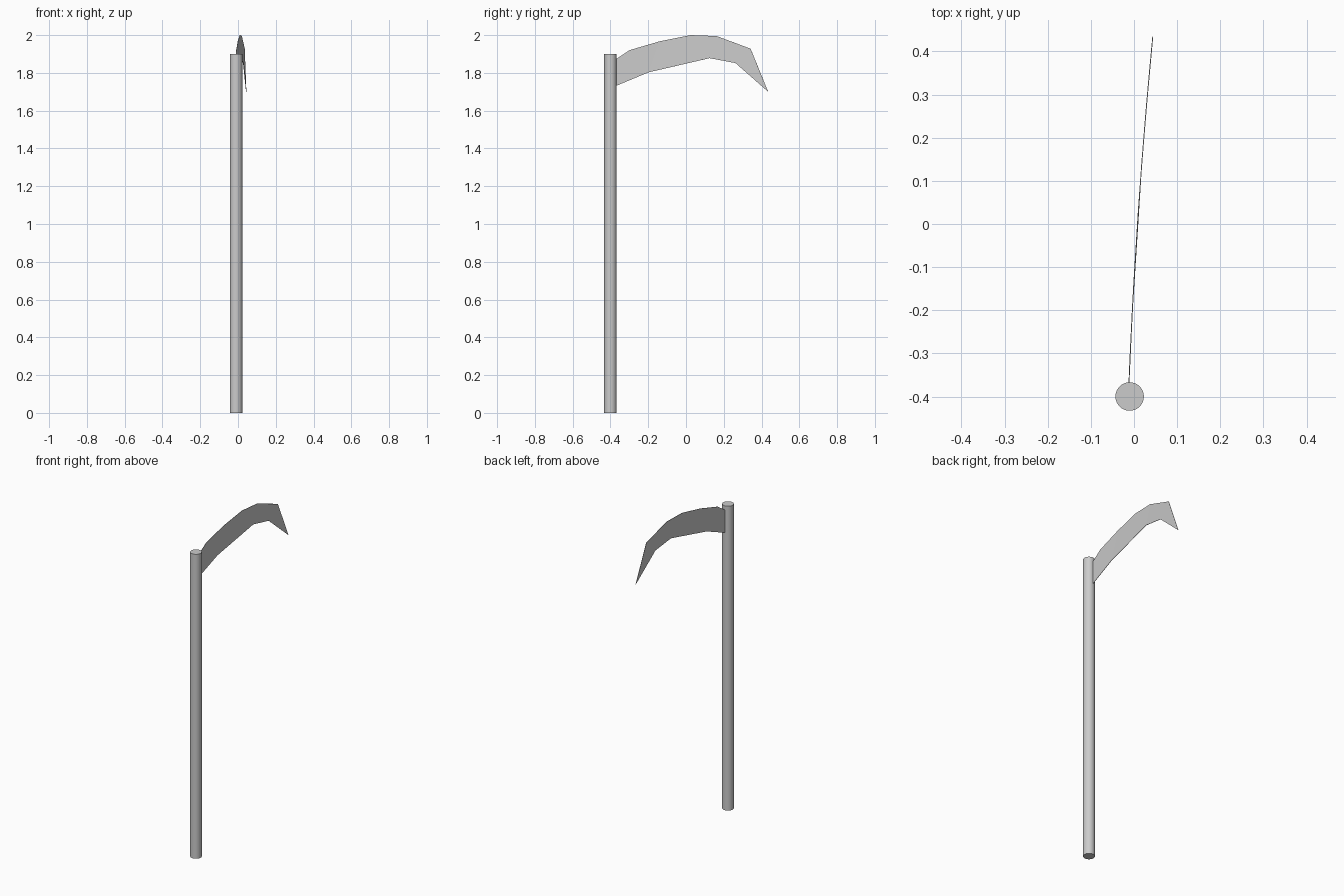
import bpy

if "Cube" in bpy.data.objects:
    bpy.data.objects.remove(bpy.data.objects["Cube"])

# Pole: plain round shaft with flat ends
bpy.ops.mesh.primitive_cylinder_add(vertices=32, radius=0.033, depth=1.9,
                                    location=(-0.010, -0.40, 0.95))
pole = bpy.context.object
pole.name = "pole"
bpy.ops.object.shade_smooth_by_angle()

# Blade: thin low-poly outline in (y, z), bowed gently sideways in x
back_edge = [(-0.38, 1.866), (-0.30, 1.92), (-0.14, 1.967), (0.025, 2.0),
             (0.162, 1.995), (0.342, 1.928)]
tip = [(0.435, 1.70)]
cutting_edge = [(0.262, 1.852), (0.125, 1.878), (-0.198, 1.803), (-0.38, 1.727)]


def bow(y):
    return 0.008 + 0.0665 * y + 0.035 * y * y


# Faces run as a strip between the back and the cutting edge
strip = [(10, 9, 1, 0), (9, 2, 1), (9, 8, 3, 2), (8, 4, 3), (8, 7, 4),
         (7, 5, 4), (7, 6, 5)]
mesh = bpy.data.meshes.new("blade")
mesh.from_pydata([(bow(y), y, z) for y, z in back_edge + tip + cutting_edge], [], strip)
blade = bpy.data.objects.new("blade", mesh)
bpy.context.collection.objects.link(blade)

# Slight blade thickness
solid = blade.modifiers.new("thickness", "SOLIDIFY")
solid.thickness = 0.002
solid.offset = 0
